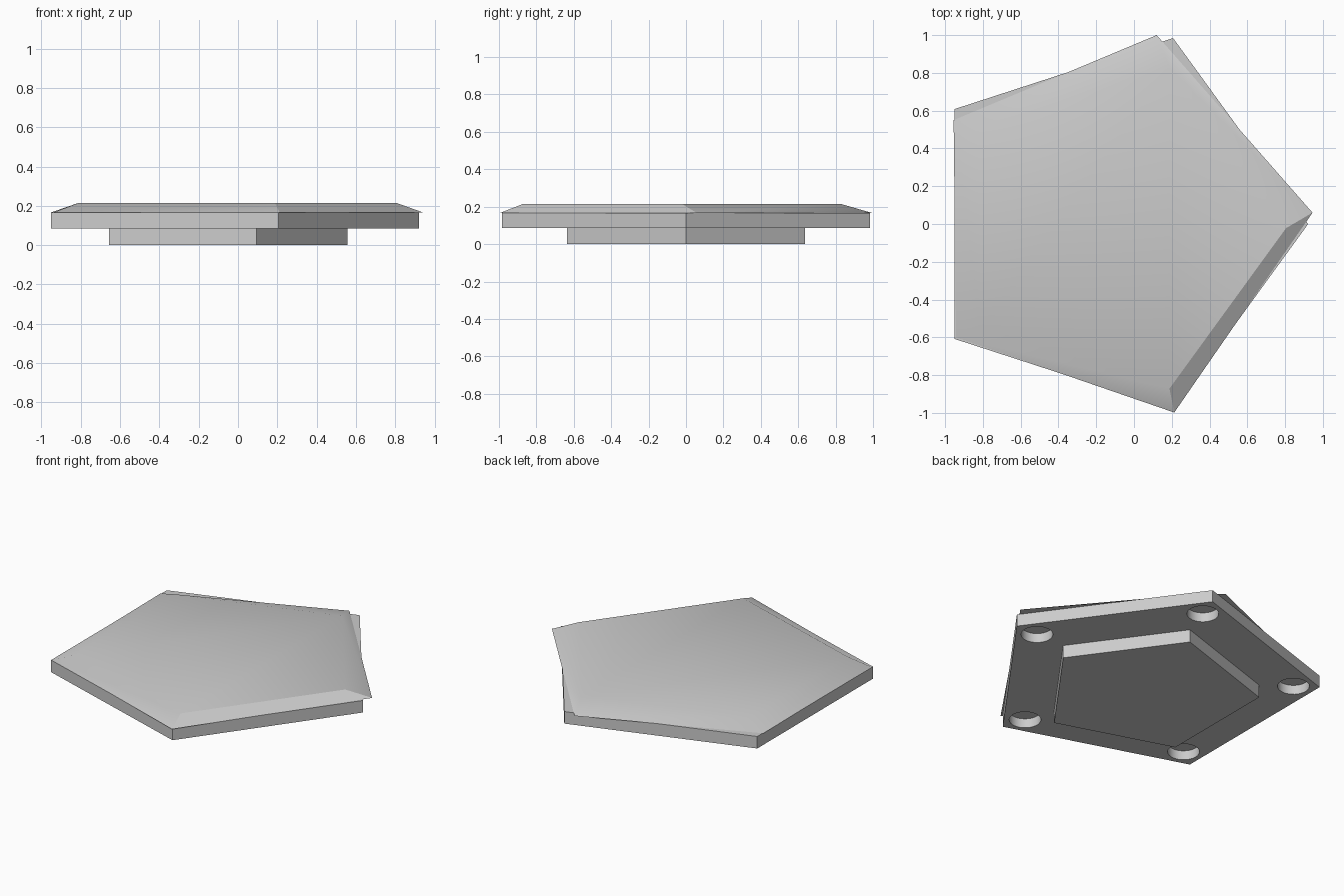
import bpy, bmesh
from math import cos, sin, pi, radians

if "Cube" in bpy.data.objects:
    bpy.data.objects.remove(bpy.data.objects["Cube"], do_unlink=True)

grey = bpy.data.materials.new("light_grey")
grey.use_nodes = True
colour = (0.6, 0.6, 0.6, 1)
grey.diffuse_color = colour
grey.node_tree.nodes["Principled BSDF"].inputs["Base Color"].default_value = colour

CX = -0.113  # shared centre of the five-sided parts


def ring(radius, cx=CX, cy=0.0):
    """Corners of a regular pentagon pointing to +x."""
    return [(cx + radius * cos(i * 2 * pi / 5), cy + radius * sin(i * 2 * pi / 5))
            for i in range(5)]


def frustum(name, low, z0, high, z1):
    """Closed solid between two outlines with equal corner counts."""
    bm = bmesh.new()
    a = [bm.verts.new((x, y, z0)) for x, y in low]
    b = [bm.verts.new((x, y, z1)) for x, y in high]
    n = len(a)
    for i in range(n):
        j = (i + 1) % n
        bm.faces.new((a[i], a[j], b[j], b[i]))
    bm.faces.new(a[::-1])
    bm.faces.new(b)
    mesh = bpy.data.meshes.new(name)
    bm.to_mesh(mesh)
    bm.free()
    mesh.materials.append(grey)
    obj = bpy.data.objects.new(name, mesh)
    bpy.context.collection.objects.link(obj)
    return obj


def select(obj):
    bpy.ops.object.select_all(action='DESELECT')
    obj.select_set(True)
    bpy.context.view_layer.objects.active = obj


# Small raised foot under the plate
foot = ring(0.67)
frustum("foot", foot, 0.0, foot, 0.085)

# Main plate
outline = ring(1.035)
plate = frustum("plate", outline, 0.085, outline, 0.165)

# Round sockets in the plate's underside, one per corner
bm = bmesh.new()
for x, y in ring(0.877):
    made = bmesh.ops.create_cone(bm, cap_ends=True, segments=32,
                                 radius1=0.096, radius2=0.096, depth=0.12)
    bmesh.ops.translate(bm, verts=made["verts"], vec=(x, y, 0.087))
cut_mesh = bpy.data.meshes.new("socket_cutter")
bm.to_mesh(cut_mesh)
bm.free()
cut_mesh.materials.append(grey)
cutter = bpy.data.objects.new("socket_cutter", cut_mesh)
bpy.context.collection.objects.link(cutter)
cutter.hide_render = True

mod = plate.modifiers.new("sockets", 'BOOLEAN')
mod.operation = 'DIFFERENCE'
mod.solver = 'EXACT'
mod.object = cutter
select(plate)
bpy.ops.object.modifier_apply(modifier=mod.name)
bpy.data.objects.remove(cutter, do_unlink=True)
bpy.ops.object.shade_smooth_by_angle(angle=radians(30))

# Slightly skewed cap with sloping sides
rim = [(0.945, 0.06), (0.12, 1.0), (-0.955, 0.55), (-0.942, -0.6), (0.213, -0.998)]
cap = frustum("cap", rim, 0.165, ring(0.893, -0.088, -0.022), 0.215)
select(cap)
bpy.ops.object.shade_smooth_by_angle(angle=radians(30))
